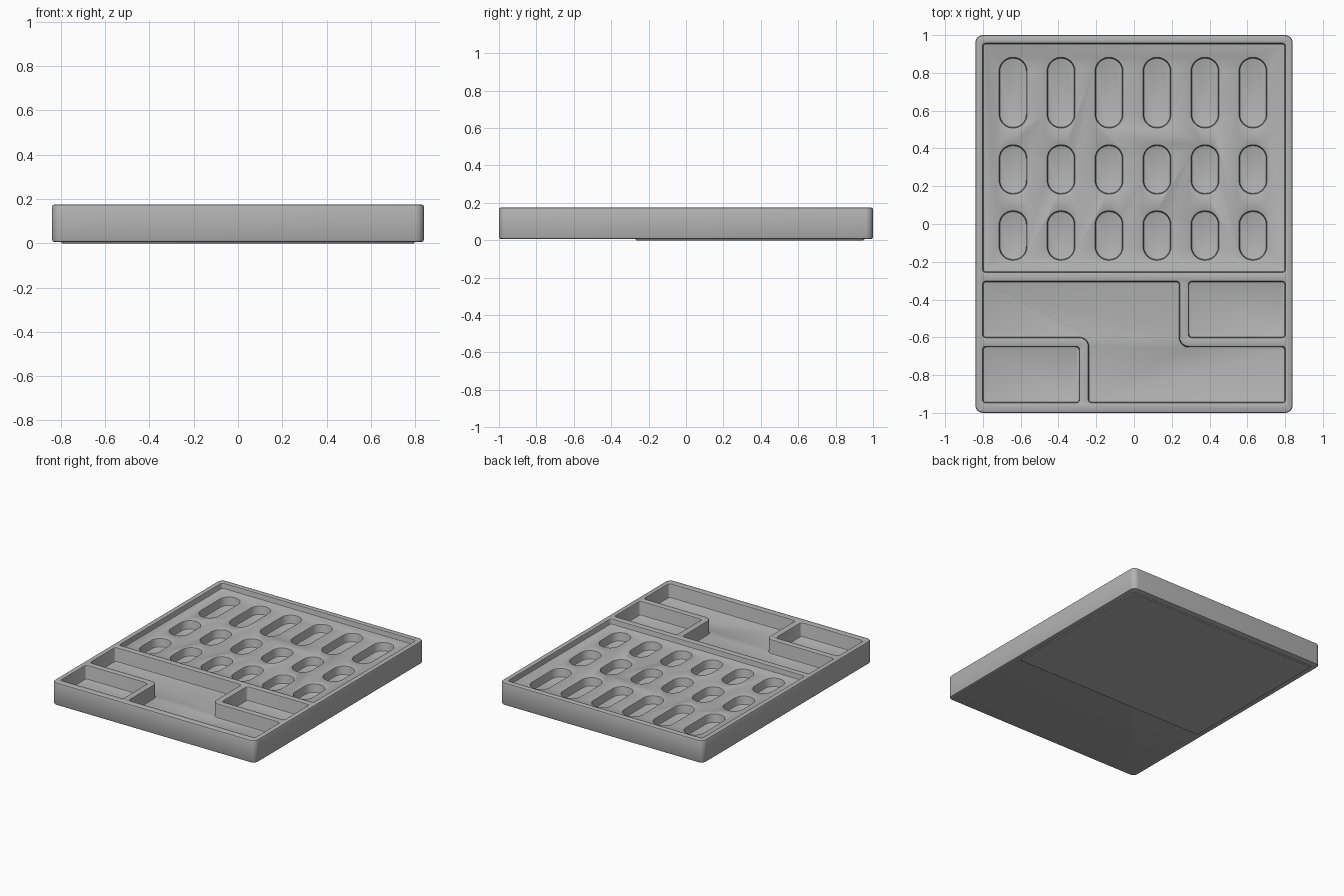
import bpy, bmesh, math
from mathutils import Vector

if "Cube" in bpy.data.objects:
    bpy.data.objects.remove(bpy.data.objects["Cube"])

TOP, PANEL, FLOOR = 0.175, 0.135, 0.07

grey = bpy.data.materials.new("plain grey")
grey.diffuse_color = (0.45, 0.45, 0.45, 1)
grey.use_nodes = True
grey.node_tree.nodes["Principled BSDF"].inputs["Base Color"].default_value = grey.diffuse_color


def outline(points, radii, seg):
    """Rounded counter-clockwise polygon: list of (point, outward normal)."""
    pts, out = [Vector(p) for p in points], []
    n = len(pts)
    for i, p in enumerate(pts):
        a, b = (p - pts[i - 1]).normalized(), (pts[(i + 1) % n] - p).normalized()
        n1, n2 = Vector((a.y, -a.x)), Vector((b.y, -b.x))
        side = 1 if a.x * b.y - a.y * b.x > 0 else -1
        r = radii[i]
        centre = p - side * r * (n1 + n2)      # right-angled corners only
        for k in range(seg + 1):
            t = math.pi / 2 * k / seg
            nor = n1 * math.cos(t) + n2 * math.sin(t)
            out.append((centre + side * r * nor, nor))
    return out


def rect(x0, y0, x1, y1, r, seg=4):
    return outline([(x0, y0), (x1, y0), (x1, y1), (x0, y1)], [r] * 4, seg)


def loft(bm, prof, rings):
    """Solid from an outline stacked at (height, outward offset) rings."""
    loops = [[bm.verts.new((*(p + n * off), z)) for p, n in prof] for z, off in rings]
    for lo, hi in zip(loops, loops[1:]):
        for i in range(len(lo)):
            j = (i + 1) % len(lo)
            bm.faces.new((lo[i], lo[j], hi[j], hi[i]))
    bm.faces.new(loops[0][::-1])
    bm.faces.new(loops[-1])


def pocket(bm, prof, floor, top, f=0.008):
    """Cutter with a filleted floor and a softened lip."""
    loft(bm, prof, [(floor, -f), (floor + 0.3 * f, -0.3 * f), (floor + f, 0),
                    (top - f, 0), (top - 0.3 * f, 0.3 * f), (top, f), (top + 0.02, f)])


def make(name, bm):
    bmesh.ops.recalc_face_normals(bm, faces=bm.faces)
    me = bpy.data.meshes.new(name)
    bm.to_mesh(me)
    bm.free()
    me.materials.append(grey)
    ob = bpy.data.objects.new(name, me)
    bpy.context.collection.objects.link(ob)
    return ob


def carve(target, cutter):
    bpy.context.view_layer.objects.active = target
    m = target.modifiers.new("carve", 'BOOLEAN')
    m.operation, m.solver, m.object = 'DIFFERENCE', 'EXACT', cutter
    bpy.ops.object.modifier_apply(modifier=m.name)
    bpy.data.objects.remove(cutter)


# Tray body with rounded corners, softened rims and a shallow foot
bm = bmesh.new()
loft(bm, rect(-0.84, -1, 0.84, 1, 0.04, 6),
     [(0.006, -0.01), (0.009, -0.003), (0.016, 0), (TOP - 0.01, 0), (TOP - 0.003, -0.003), (TOP, -0.01)])
tray = make("tray", bm)

# Shallow panel recess, two small compartments and the stepped compartment
bm = bmesh.new()
pocket(bm, rect(-0.80, -0.255, 0.80, 0.955, 0.015), PANEL, TOP)
pocket(bm, rect(0.29, -0.60, 0.80, -0.305, 0.015), FLOOR, TOP)
pocket(bm, rect(-0.80, -0.945, -0.29, -0.65, 0.015), FLOOR, TOP)
step = [(-0.80, -0.60), (-0.24, -0.60), (-0.24, -0.945), (0.80, -0.945),
        (0.80, -0.65), (0.24, -0.65), (0.24, -0.305), (-0.80, -0.305)]
pocket(bm, outline(step, [0.015, 0.05, 0.015, 0.015, 0.015, 0.05, 0.015, 0.015], 5), FLOOR, TOP)
carve(tray, make("compartment_cutter", bm))

# Three rows of six capsule-shaped slots
bm = bmesh.new()
for col in range(6):
    x = -0.64 + 0.254 * col
    for y0, y1 in ((0.51, 0.88), (0.16, 0.417), (-0.19, 0.068)):
        pocket(bm, rect(x - 0.072, y0, x + 0.072, y1, 0.071, 8), FLOOR, PANEL)
carve(tray, make("slot_cutter", bm))

# Thin foot plate under the slotted area
bm = bmesh.new()
loft(bm, rect(-0.80, -0.27, 0.80, 0.955, 0.015), [(0, -0.005), (0.0065, 0)])
foot = make("foot_plate", bm)

for ob in (tray, foot):
    bpy.ops.object.select_all(action='DESELECT')
    ob.select_set(True)
    bpy.context.view_layer.objects.active = ob
    bpy.ops.object.shade_smooth_by_angle(angle=math.radians(35))
